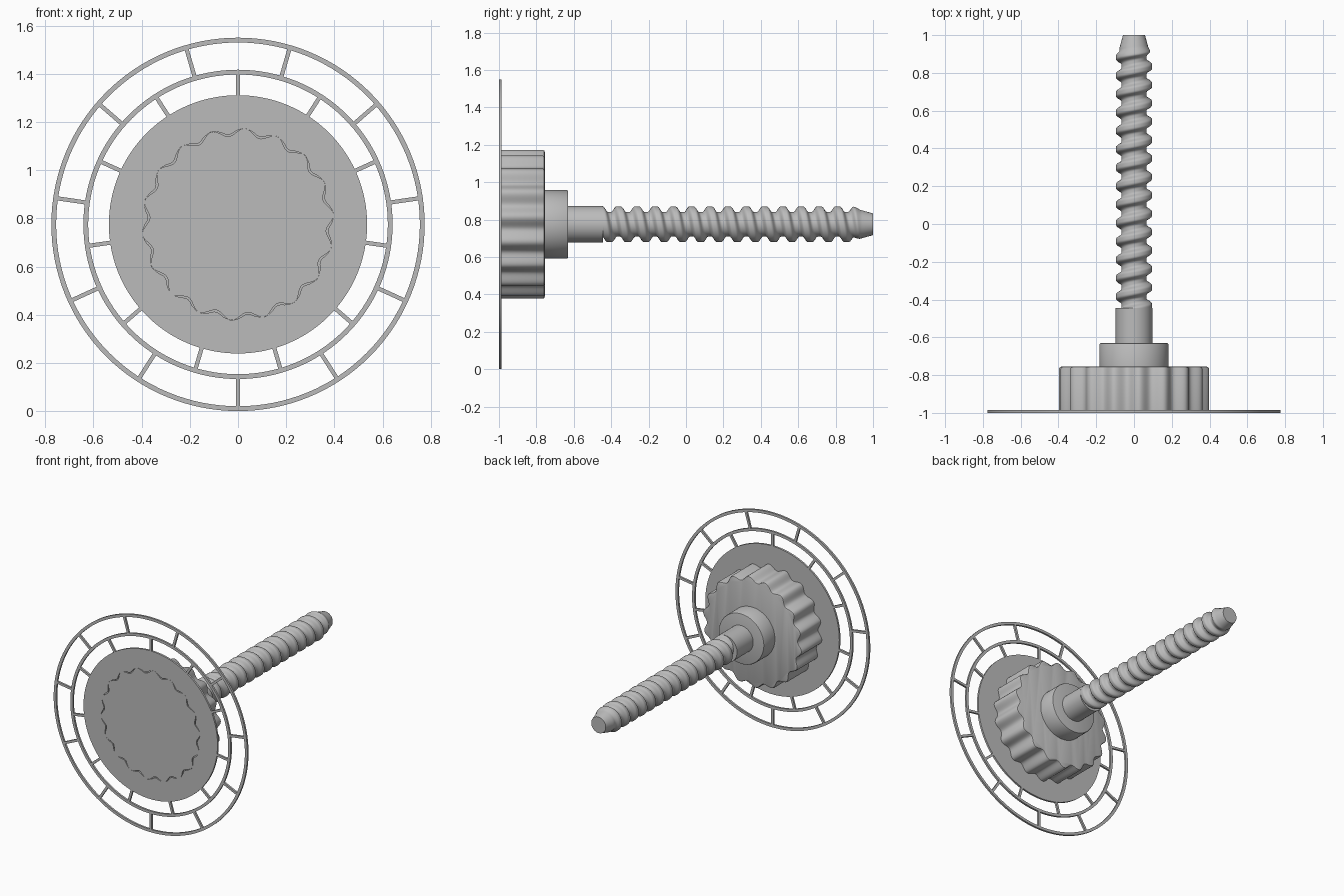
import bpy
import bmesh
from math import sin, cos, pi, radians
from mathutils import Matrix

cube = bpy.data.objects.get("Cube")
if cube:
    bpy.data.objects.remove(cube, do_unlink=True)

ZC = 0.775          # height of the screw axis
FRONT = -1.0        # front face of the plate
BACK = -0.986       # back face of the plate
LOBES = 18

gray = bpy.data.materials.new("plain gray")
gray.use_nodes = True
gray.diffuse_color = (0.5, 0.5, 0.5, 1)
gray.node_tree.nodes["Principled BSDF"].inputs["Base Color"].default_value = (0.5, 0.5, 0.5, 1)


def loft(name, rows, segments, cap=True, closed=False, angle=35):
    """Skin rows of (radius function of angle, y) around the screw axis."""
    bm = bmesh.new()
    loops = []
    for radius, y in rows:
        loop = []
        for i in range(segments):
            a = 2 * pi * i / segments
            r = radius(a) if callable(radius) else radius
            loop.append(bm.verts.new((r * cos(a), y, ZC + r * sin(a))))
        loops.append(loop)
    pairs = list(zip(loops, loops[1:]))
    if closed:
        pairs.append((loops[-1], loops[0]))
    for low, high in pairs:
        for i in range(segments):
            j = (i + 1) % segments
            bm.faces.new((low[i], low[j], high[j], high[i]))
    if cap and not closed:
        bm.faces.new(loops[0])
        bm.faces.new(loops[-1])
    return finish(name, bm, angle)


def finish(name, bm, angle=35):
    bmesh.ops.recalc_face_normals(bm, faces=bm.faces[:])
    mesh = bpy.data.meshes.new(name)
    bm.to_mesh(mesh)
    bm.free()
    mesh.materials.append(gray)
    obj = bpy.data.objects.new(name, mesh)
    bpy.context.collection.objects.link(obj)
    bpy.ops.object.select_all(action='DESELECT')
    obj.select_set(True)
    bpy.context.view_layer.objects.active = obj
    bpy.ops.object.shade_smooth_by_angle(angle=radians(angle))
    return obj


def ring(name, inner, outer, front=FRONT, back=BACK, segments=128):
    return loft(name, [(inner, front), (outer, front), (outer, back), (inner, back)],
                segments, closed=True)


def spokes(name, inner, outer, start, count=11, width=0.017):
    bm = bmesh.new()
    for k in range(count):
        a = start + 2 * pi * k / count
        mid = (inner + outer) / 2
        place = (Matrix.Translation((0, (FRONT + BACK) / 2, ZC))
                 @ Matrix.Rotation(-a, 4, 'Y')
                 @ Matrix.Translation((mid, 0, 0))
                 @ Matrix.Diagonal((outer - inner, BACK - FRONT, width, 1)))
        bmesh.ops.create_cube(bm, size=1, matrix=place)
    return finish(name, bm)


def wave(a):
    return cos(LOBES * (a - radians(6)))


def scallop(offset=0.0):
    return lambda a: 0.383 + offset + 0.016 * wave(a)


def slit(a):
    # the slit opens in the hollows and closes at the lobes
    return scallop()(a) + 0.0005 + 0.007 * min(1, max(0, 0.75 - wave(a)))


# Slotted base plate with two rings
loft("plate_back", [(0.536, -0.99), (0.536, BACK)], 360)
ring("plate_front", slit, 0.536, FRONT, -0.99, 360)
ring("inner_ring", 0.622, 0.642)
ring("outer_ring", 0.755, 0.775)
spokes("inner_spokes", 0.53, 0.63, pi / 2)
spokes("outer_spokes", 0.635, 0.76, -pi / 2)

# Scalloped knob, chamfered at the back
loft("knob", [(scallop(), FRONT), (scallop(), -0.765), (scallop(-0.004), -0.758),
              (scallop(-0.012), -0.755)], 360)

# Collar and plain shank
loft("collar", [(0.183, -0.76), (0.183, -0.637), (0.18, -0.632), (0.174, -0.63)], 96)
loft("shank", [(0.097, -0.64), (0.097, -0.445)], 64)

# Threaded rod ending in a blunt cone
PITCH = 0.0975
START = -0.455


def smooth(t):
    t = min(1, max(0, t))
    return t * t * (3 - 2 * t)


def thread(y):
    def radius(a):
        turn = (y + 0.36) / PITCH + (a - pi / 2) / (2 * pi)
        ridge = smooth(0.5 + 0.62 * cos(2 * pi * turn))
        cone = 0.058 + 0.28 * (1 - y)
        blend = smooth((y - 0.88) / 0.06)
        return (0.066 + 0.03 * ridge) * (1 - blend) + cone * blend
    return radius


STEPS = 240
rows = [START + (1 - START) * k / STEPS for k in range(STEPS + 1)]
loft("threaded_rod", [(thread(y), y) for y in rows], 48, angle=50)
